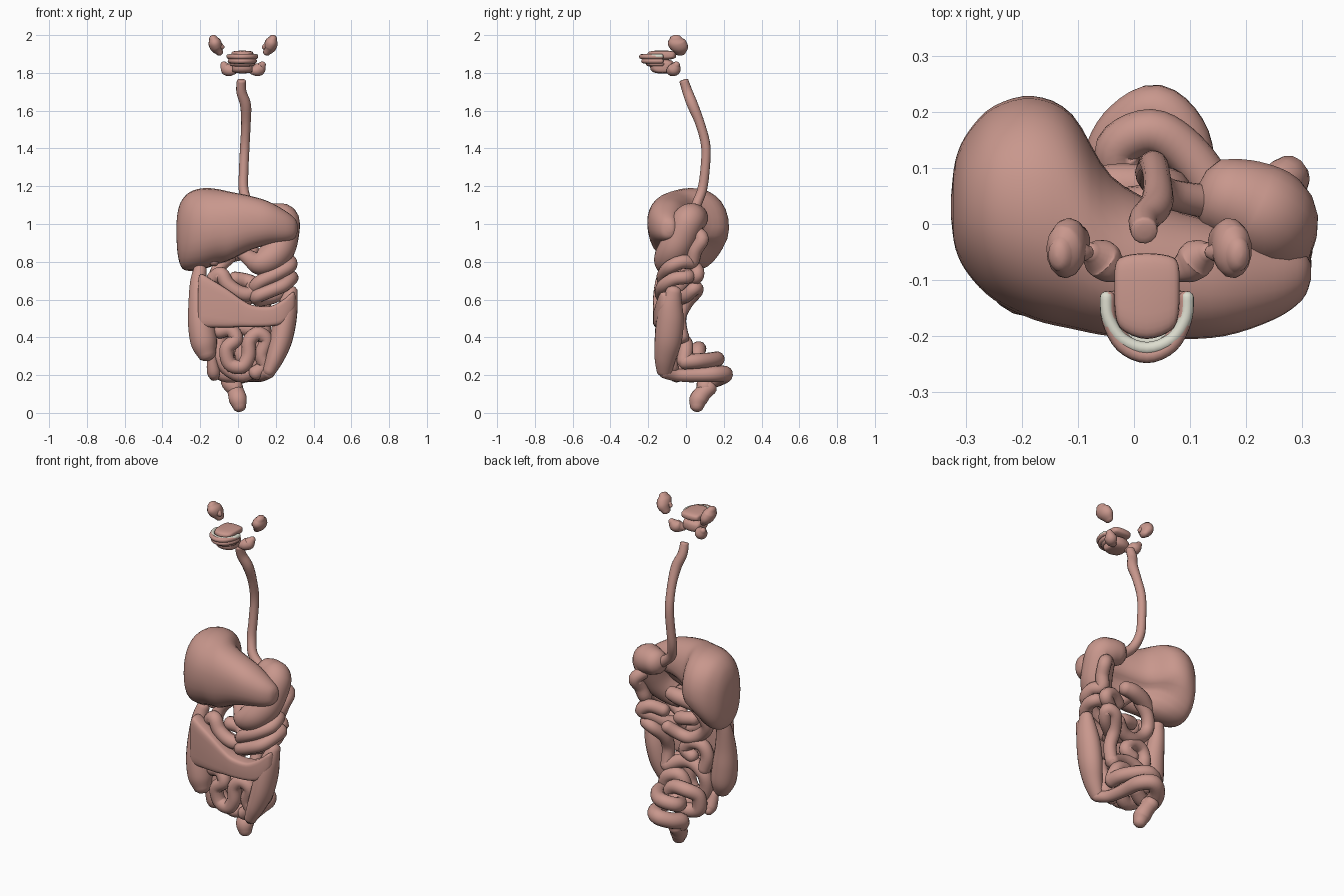
import bpy, bmesh, math
from mathutils import Vector


def material(name, rgb):
    m = bpy.data.materials.new(name)
    m.diffuse_color = (*rgb, 1)
    return m


FLESH = material("flesh", (0.58, 0.31, 0.265))
TOOTH = material("enamel", (0.72, 0.72, 0.62))


def spline(pts, n):
    """Catmull-Rom samples through tuples of any length."""
    P = [pts[0]] + list(pts) + [pts[-1]]
    out = []
    for i in range(1, len(P) - 2):
        for k in range(n):
            t = k / n
            out.append([0.5 * (2*b + (c-a)*t + (2*a-5*b+4*c-d)*t*t + (3*b-a-3*c+d)*t**3)
                        for a, b, c, d in zip(*P[i-1:i+3])])
    return out + [list(pts[-1])]


def skin(name, rings, mat=FLESH):
    """Join rings of points into a closed smooth surface."""
    bm = bmesh.new()
    R = [[bm.verts.new(p) for p in r] for r in rings]
    s = len(R[0])
    for a, b in zip(R, R[1:]):
        for i in range(s):
            bm.faces.new((a[i], a[(i+1) % s], b[(i+1) % s], b[i]))
    bm.faces.new(R[0][::-1])
    bm.faces.new(R[-1])
    bmesh.ops.recalc_face_normals(bm, faces=bm.faces)
    me = bpy.data.meshes.new(name)
    bm.to_mesh(me)
    bm.free()
    for p in me.polygons:
        p.use_smooth = True
    me.materials.append(mat)
    ob = bpy.data.objects.new(name, me)
    bpy.context.collection.objects.link(ob)
    return ob


def tube(name, pts, r=None, cap=0.8, sides=14, n=5, mat=FLESH, flat=1.0, deep=1.0):
    """Round-ended tube through (x, y, z, radius) points; flat scales it in z, deep in y."""
    S = spline([p if r is None else (*p, r) for p in pts], n)
    C = [Vector(s[:3]) for s in S]
    rad = [s[3] for s in S]
    d0, d1 = (C[0]-C[1]).normalized(), (C[-1]-C[-2]).normalized()
    steps = [math.radians(a) for a in (85, 60, 30)]
    pre = [(C[0] + d0*rad[0]*cap*math.sin(a), rad[0]*math.cos(a)) for a in steps]
    post = [(C[-1] + d1*rad[-1]*cap*math.sin(a), rad[-1]*math.cos(a)) for a in reversed(steps)]
    A = pre + list(zip(C, rad)) + post
    rings, u = [], None
    for i, (c, q) in enumerate(A):
        t = (A[min(i+1, len(A)-1)][0] - A[max(i-1, 0)][0]).normalized()
        if u is None:
            u = t.orthogonal()
        u = (u - t*u.dot(t)).normalized()
        v = t.cross(u)
        ring = []
        for k in range(sides):
            w = math.tau*k/sides
            o = (u*math.cos(w) + v*math.sin(w))*q
            o.z *= flat
            o.y *= deep
            ring.append(c + o)
        rings.append(ring)
    return skin(name, rings, mat)


def loft_x(name, stations, sides=28, n=4, power=0.9):
    """Loft along x of rounded sections (x, ymin, ymax, zmin, zmax, hollow of lower back)."""
    f = lambda v: math.copysign(abs(v)**power, v)
    rings = []
    for x, y0, y1, z0, z1, h in spline([(*s, 0)[:6] for s in stations], n):
        cy, cz, ry, rz = (y0+y1)/2, (z0+z1)/2, (y1-y0)/2, (z1-z0)/2
        ring = []
        for k in range(sides):
            w = math.tau*k/sides
            q = 1 - h*math.sin(2*w)**2 if w > 1.5*math.pi else 1
            ring.append((x, cy + ry*q*f(math.cos(w)), cz + rz*q*f(math.sin(w))))
        rings.append(ring)
    return skin(name, rings)


# Liver: large lobe at -x tapering to the thin lobe at +x
loft_x("liver", [(-0.326, 0.01, 0.05, 0.93, 1.00), (-0.318, -0.045, 0.115, 0.83, 1.07),
                 (-0.295, -0.09, 0.165, 0.765, 1.13), (-0.25, -0.135, 0.21, 0.752, 1.172, 0.05),
                 (-0.18, -0.17, 0.228, 0.762, 1.19, 0.18), (-0.11, -0.187, 0.195, 0.785, 1.185, 0.35),
                 (-0.04, -0.20, 0.085, 0.81, 1.17, 0.38), (0.06, -0.205, 0.03, 0.86, 1.15, 0.3),
                 (0.16, -0.20, 0.00, 0.89, 1.12, 0.2), (0.25, -0.17, -0.03, 0.905, 1.07),
                 (0.30, -0.135, -0.05, 0.925, 1.03), (0.315, -0.10, -0.07, 0.96, 1.00)])

# Oesophagus
tube("oesophagus", [(0.018, -0.012, 1.76, .024), (0.018, 0.008, 1.70, .027), (0.04, 0.035, 1.63, .029),
                    (0.042, 0.075, 1.53, .025), (0.036, 0.105, 1.41, .025), (0.03, 0.10, 1.28, .025),
                    (0.03, 0.085, 1.18, .026), (0.06, 0.055, 1.10, .027), (0.13, 0.04, 1.04, .03)], cap=0.2)

# Stomach
tube("stomach", [(0.16, 0.05, 1.035, .07), (0.205, 0.035, 1.03, .08), (0.24, 0.012, 1.015, .086),
                 (0.235, -0.025, 0.935, .086), (0.215, -0.06, 0.87, .086), (0.17, -0.09, 0.82, .079),
                 (0.115, -0.095, 0.795, .066), (0.075, -0.07, 0.81, .047), (0.02, -0.02, 0.85, .034)],
     sides=20, cap=0.7)

# Pancreas and gallbladder
tube("pancreas", [(-0.10, 0.0, 0.81, .035), (-0.04, 0.015, 0.84, .045), (0.03, 0.025, 0.855, .045),
                  (0.08, 0.02, 0.86, .04)])
tube("gallbladder", [(-0.10, -0.03, 0.87, .012), (-0.12, -0.05, 0.83, .026), (-0.13, -0.06, 0.80, .028)])

# Duodenum
tube("duodenum", [(-0.04, 0.00, 0.83), (-0.10, -0.01, 0.77), (-0.12, -0.03, 0.70), (-0.08, -0.04, 0.64),
                  (-0.01, -0.03, 0.60), (0.06, -0.02, 0.61), (0.12, 0.01, 0.65)], 0.036)
tube("duodenal_fold", [(-0.13, -0.07, 0.71), (-0.09, -0.09, 0.735), (-0.055, -0.10, 0.68), (0.0, -0.10, 0.64),
                       (0.06, -0.09, 0.63), (0.08, -0.06, 0.68), (0.04, -0.04, 0.70),
                       (-0.02, -0.05, 0.71)], 0.039)

# Jejunum coils under the stomach
tube("jejunum_upper", [(0.235, 0.05, 0.96), (0.275, 0.085, 0.92), (0.265, 0.05, 0.86), (0.25, 0.03, 0.80),
                       (0.275, -0.02, 0.80), (0.27, -0.08, 0.775), (0.20, -0.115, 0.735), (0.12, -0.115, 0.695),
                       (0.09, -0.08, 0.66), (0.13, -0.02, 0.66), (0.20, 0.03, 0.70),
                       (0.25, 0.06, 0.73), (0.20, 0.05, 0.765), (0.13, 0.02, 0.745)], 0.037)
tube("jejunum_lower", [(0.13, 0.02, 0.745), (0.20, 0.0, 0.735), (0.275, 0.01, 0.72), (0.28, -0.06, 0.71),
                       (0.24, -0.115, 0.675), (0.17, -0.13, 0.645), (0.10, -0.12, 0.615), (0.12, -0.06, 0.60),
                       (0.20, 0.00, 0.62), (0.23, 0.045, 0.66), (0.18, 0.055, 0.645), (0.14, 0.0, 0.58),
                       (0.14, -0.035, 0.50), (0.14, -0.02, 0.40)], 0.036)

# Ascending colon and appendix
tube("ascending_colon", [(-0.20, -0.04, 0.76, .035), (-0.21, -0.06, 0.69, .044), (-0.205, -0.08, 0.58, .058),
                         (-0.195, -0.09, 0.47, .07), (-0.18, -0.095, 0.37, .07),
                         (-0.165, -0.10, 0.31, .05)], sides=18, cap=0.7)
tube("appendix", [(-0.14, -0.07, 0.29, .025), (-0.13, -0.05, 0.22, .035), (-0.125, -0.03, 0.195, .028)])

# Transverse colon: broad hanging panel, bowed to the front
loft_x("transverse_colon", [(-0.212, -0.14, -0.09, 0.455, 0.66), (-0.20, -0.16, -0.075, 0.452, 0.735),
                            (-0.13, -0.17, -0.08, 0.452, 0.70), (-0.05, -0.175, -0.09, 0.452, 0.65),
                            (0.02, -0.175, -0.09, 0.455, 0.60), (0.08, -0.175, -0.09, 0.455, 0.57),
                            (0.17, -0.17, -0.08, 0.458, 0.565), (0.24, -0.16, -0.07, 0.475, 0.60),
                            (0.29, -0.14, -0.06, 0.54, 0.64), (0.305, -0.12, -0.08, 0.57, 0.62)], power=0.4)

# Descending colon
tube("descending_colon", [(0.283, -0.065, 0.645, .034), (0.265, -0.08, 0.57, .052), (0.247, -0.085, 0.48, .061),
                          (0.225, -0.095, 0.38, .06), (0.195, -0.11, 0.29, .048),
                          (0.165, -0.115, 0.22, .034)], sides=18, deep=1.2)

# Sigmoid colon sweeping to the back, then rectum
tube("sigmoid_colon", [(0.165, -0.115, 0.215, .032), (0.13, -0.05, 0.20, .033), (0.11, 0.05, 0.20, .037),
                       (0.095, 0.15, 0.205, .042), (0.04, 0.205, 0.205, .044), (-0.02, 0.17, 0.185, .044),
                       (-0.045, 0.11, 0.165, .046), (-0.015, 0.10, 0.13, .046)])
tube("rectum", [(-0.02, 0.125, 0.135, .042), (-0.01, 0.09, 0.105, .045), (0.0, 0.065, 0.07, .048),
                (0.008, 0.057, 0.035, .037)])

# Ileum coils of the lower belly: front, middle and back layers
tube("ileum_front", [(-0.10, -0.09, 0.43), (-0.04, -0.105, 0.44), (-0.01, -0.115, 0.39), (-0.06, -0.115, 0.34),
                     (-0.045, -0.11, 0.26), (0.02, -0.115, 0.245), (0.055, -0.115, 0.30), (0.06, -0.115, 0.38),
                     (0.105, -0.11, 0.42), (0.15, -0.10, 0.385), (0.125, -0.09, 0.31), (0.14, -0.08, 0.25),
                     (0.09, -0.07, 0.21)], 0.038)
tube("ileum_middle", [(0.14, -0.02, 0.40), (0.06, -0.04, 0.44), (-0.02, -0.04, 0.45), (-0.09, -0.04, 0.40),
                      (-0.10, -0.05, 0.32), (-0.06, -0.05, 0.24), (0.02, -0.05, 0.20), (0.08, -0.02, 0.24),
                      (0.02, -0.02, 0.30), (0.05, -0.01, 0.37), (0.12, 0.0, 0.35), (0.15, -0.01, 0.27)], 0.039)
tube("ileum_back", [(0.15, -0.01, 0.27), (0.14, 0.06, 0.275), (0.09, 0.13, 0.28), (0.03, 0.165, 0.285),
                    (-0.03, 0.135, 0.27), (-0.01, 0.075, 0.255), (0.06, 0.06, 0.29), (0.03, 0.065, 0.335),
                    (-0.05, 0.065, 0.335), (-0.10, 0.03, 0.30), (-0.10, 0.02, 0.22), (-0.03, 0.03, 0.20),
                    (0.04, 0.06, 0.23)], 0.04)
tube("ileum_riser", [(-0.09, -0.04, 0.43), (-0.11, -0.045, 0.51), (-0.08, -0.04, 0.57), (-0.01, -0.035, 0.57),
                     (0.03, -0.035, 0.52), (-0.02, -0.035, 0.49)], 0.037)

# Mouth: gums, tooth rows, palate and tongue share one arch shape
CX = 0.023


def arch(name, w, front, z, r, mat=FLESH, flat=1.0, back=-0.13):
    half = [(1.0, 0.0), (0.96, 0.4), (0.62, 0.82)]
    at = lambda s, a, b: (CX + s*a*w, back + b*(front-back), z)
    pts = [at(-1, a, b) for a, b in half] + [(CX, front, z)] + [at(1, a, b) for a, b in half[::-1]]
    return tube(name, pts, r, sides=10, n=4, mat=mat, flat=flat)


arch("upper_teeth", 0.072, -0.222, 1.889, 0.012, TOOTH)
arch("lower_teeth", 0.060, -0.210, 1.858, 0.011, TOOTH)
arch("upper_lip", 0.070, -0.235, 1.886, 0.0135)
arch("lower_lip", 0.064, -0.224, 1.863, 0.0135)
arch("lower_gum", 0.05, -0.195, 1.847, 0.018, flat=0.7)
loft_x("palate", [(CX-0.058, -0.14, -0.085, 1.885, 1.905), (CX-0.048, -0.185, -0.06, 1.875, 1.914),
                  (CX, -0.205, -0.052, 1.87, 1.918), (CX+0.048, -0.185, -0.06, 1.875, 1.914),
                  (CX+0.058, -0.14, -0.085, 1.885, 1.905)], power=0.6)
loft_x("tongue", [(CX-0.055, -0.14, -0.09, 1.815, 1.85), (CX-0.045, -0.175, -0.07, 1.802, 1.865),
                  (CX, -0.19, -0.06, 1.797, 1.872), (CX+0.045, -0.175, -0.07, 1.802, 1.865),
                  (CX+0.055, -0.14, -0.09, 1.815, 1.85)], power=0.7)

# Salivary glands, mirrored about the mouth
for side, s in (("left", 1), ("right", -1)):
    k = 0.008 if s > 0 else 0.0
    m = lambda pts: [(CX + s*(x + k), y, z, r) for x, y, z, r in pts]
    tube("parotid_gland_" + side, m([(0.155, -0.055, 1.983, .022), (0.147, -0.05, 1.962, .034),
                                     (0.137, -0.035, 1.935, .033), (0.12, -0.03, 1.908, .02)]), deep=1.45)
    tube("parotid_duct_" + side, m([(0.14, -0.045, 1.95, .028), (0.115, -0.05, 1.94, .018),
                                    (0.105, -0.05, 1.935, .012)]))
    tube("submandibular_gland_" + side, m([(0.10, -0.05, 1.845, .018), (0.083, -0.06, 1.822, .034),
                                           (0.065, -0.075, 1.813, .031), (0.045, -0.085, 1.81, .02)]))
